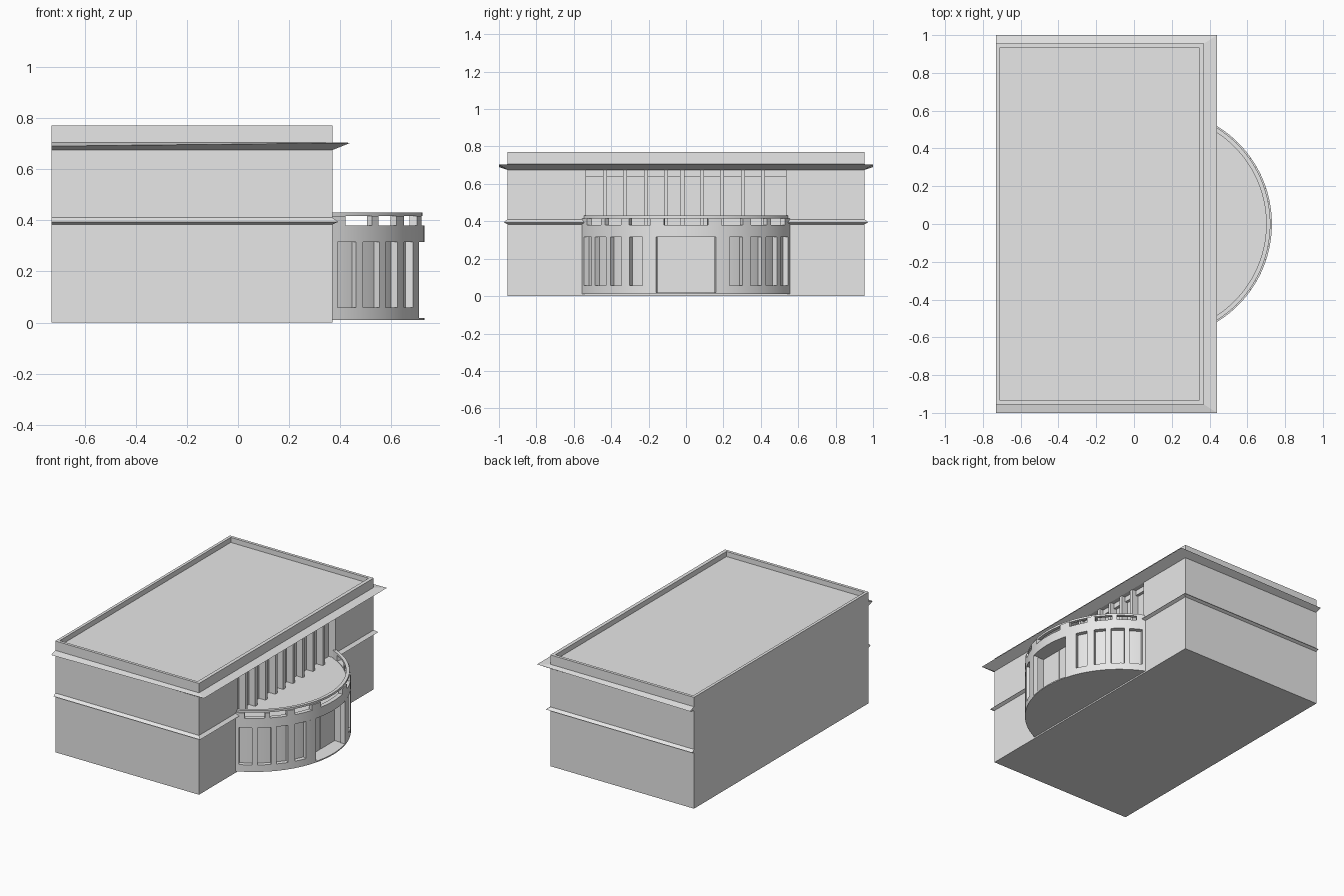
import bpy, bmesh
from math import sin, cos, radians, ceil

if "Cube" in bpy.data.objects:
    bpy.data.objects.remove(bpy.data.objects["Cube"])

stone = bpy.data.materials.new("pale_grey_stone")
stone.use_nodes = True
stone.diffuse_color = (0.8, 0.8, 0.8, 1)
stone.node_tree.nodes["Principled BSDF"].inputs["Base Color"].default_value = (0.8, 0.8, 0.8, 1)

# Main dimensions
BACK, FRONT, SIDE, TOP = -0.73, 0.37, 0.955, 0.77
CX, R, WALL, END = 0.122, 0.608, 0.03, 66
DOOR_ANGLE, DOOR_Y, DOOR_X = 15.3, 0.16, 0.62


def finish(name, bm, smooth=False):
    bmesh.ops.recalc_face_normals(bm, faces=bm.faces)
    mesh = bpy.data.meshes.new(name)
    bm.to_mesh(mesh)
    bm.free()
    mesh.materials.append(stone)
    obj = bpy.data.objects.new(name, mesh)
    bpy.context.collection.objects.link(obj)
    if smooth:
        bpy.ops.object.select_all(action='DESELECT')
        obj.select_set(True)
        bpy.context.view_layer.objects.active = obj
        bpy.ops.object.shade_smooth_by_angle(angle=radians(25))
    return obj


def add_prism(bm, outline, z0, z1):
    """Extrude a closed plan outline between two heights."""
    low = [bm.verts.new((x, y, z0)) for x, y in outline]
    high = [bm.verts.new((x, y, z1)) for x, y in outline]
    bm.faces.new(low)
    bm.faces.new(high)
    n = len(outline)
    for i in range(n):
        j = (i + 1) % n
        bm.faces.new((low[i], low[j], high[j], high[i]))


def add_box(bm, x0, x1, y0, y1, z0, z1):
    add_prism(bm, [(x0, y0), (x1, y0), (x1, y1), (x0, y1)], z0, z1)


def box(name, *bounds):
    bm = bmesh.new()
    add_box(bm, *bounds)
    return finish(name, bm)


def arc(radius, a0, a1):
    n = max(2, ceil((a1 - a0) / 3))
    angles = [radians(a0 + (a1 - a0) * i / n) for i in range(n + 1)]
    return [(CX + radius * cos(a), radius * sin(a)) for a in angles]


def curved_wall(name, spans, z0, z1, outer=R):
    """Curved wall pieces, one for each span of angles."""
    bm = bmesh.new()
    for a0, a1 in spans:
        add_prism(bm, arc(outer, a0, a1) + arc(R - WALL, a0, a1)[::-1], z0, z1)
    return finish(name, bm, True)


def solid_between(openings, start):
    """Solid spans left between openings, on both sides of the middle."""
    spans, a = [], start
    for o0, o1 in openings:
        spans.append((a, o0))
        a = o1
    spans.append((a, END))
    return spans + [(-b, -a) for a, b in spans]


# Main block with sunken roof and recessed upper colonnade
block = box("main_block", BACK, FRONT, -SIDE, SIDE, 0, TOP)
cutters = [
    box("roof_cutter", BACK + 0.02, FRONT - 0.025, -0.935, 0.935, 0.735, 0.9),
    box("recess_cutter", FRONT - 0.05, 0.6, -0.535, 0.535, 0.375, 0.675),
]
bpy.context.view_layer.objects.active = block
for cutter in cutters:
    cutter.hide_render = True
    mod = block.modifiers.new("cut", 'BOOLEAN')
    mod.operation = 'DIFFERENCE'
    mod.solver = 'EXACT'
    mod.object = cutter
    bpy.ops.object.modifier_apply(modifier=mod.name)
    bpy.data.objects.remove(cutter)

# Piers and set-back lintel of the upper colonnade
bm = bmesh.new()
for y in (-0.433, -0.326, -0.214, -0.107, -0.02, 0.086, 0.193, 0.305, 0.412):
    add_box(bm, FRONT - 0.05, FRONT - 0.002, y - 0.011, y + 0.011, 0.375, 0.675)
finish("colonnade_piers", bm)
box("colonnade_lintel", FRONT - 0.05, FRONT - 0.03, -0.535, 0.535, 0.64, 0.675)


def cornice(name, wall_path, tip_path, z0, z1):
    """Wedge moulding along one half of the block, mirrored across y."""
    bm = bmesh.new()
    rings = []
    for (x, y), tip in zip(wall_path, tip_path):
        rings.append([bm.verts.new(p) for p in ((x, y, z0), tip, (x, y, z1))])
    for a, b in zip(rings, rings[1:]):
        for i in range(3):
            j = (i + 1) % 3
            bm.faces.new((a[i], a[j], b[j], b[i]))
    bm.faces.new(rings[0])
    if wall_path[-1][1] != 0:
        bm.faces.new(rings[-1])
    obj = finish(name, bm)
    mirror = obj.modifiers.new("mirror", 'MIRROR')
    mirror.use_axis = (False, True, False)


cornice("upper_cornice", [(BACK, -SIDE), (FRONT, -SIDE), (FRONT, 0)],
        [(BACK, -1, 0.69), (0.44, -1, 0.703), (0.44, 0, 0.703)], 0.675, 0.705)
cornice("lower_cornice", [(BACK, -SIDE), (FRONT, -SIDE), (FRONT, -0.545)],
        [(BACK, -0.975, 0.394), (0.392, -0.975, 0.394), (0.392, -0.545, 0.394)], 0.384, 0.41)

# Curved entrance: floor, window panes and door recess, terrace
bm = bmesh.new()
add_prism(bm, arc(R, -END, END), 0.01, 0.018)
finish("entrance_floor", bm, True)

bm = bmesh.new()
inner = R - WALL
notch = [(DOOR_X, -DOOR_Y), (DOOR_X, DOOR_Y)]
add_prism(bm, arc(inner, -END, -DOOR_ANGLE - 0.8) + notch + arc(inner, DOOR_ANGLE + 0.8, END),
          0.018, 0.315)
finish("entrance_core", bm, True)

bm = bmesh.new()
add_prism(bm, arc(inner, -END, END), 0.315, 0.375)
finish("terrace", bm, True)

# Curved entrance wall with tall windows
windows = [(22.5, 29.8), (34.5, 41.6), (44.8, 53), (56, 64)]
curved_wall("entrance_sill", [(-END, -DOOR_ANGLE), (DOOR_ANGLE, END)], 0.018, 0.058)
curved_wall("entrance_piers", solid_between(windows, DOOR_ANGLE), 0.058, 0.315)
curved_wall("entrance_band", [(-END, END)], 0.315, 0.38)

# Terrace balustrade
slots = [(18.2, 30), (35, 45.4), (48.5, 60.5)]
curved_wall("balustrade_posts", solid_between(slots, 11.2), 0.38, 0.416)
curved_wall("balustrade_rail", [(-END, END)], 0.416, 0.43, R - 0.008)

# Double door
bm = bmesh.new()
for side in (-1, 1):
    y0, y1 = sorted((side * 0.003, side * (DOOR_Y - 0.002)))
    add_box(bm, DOOR_X, DOOR_X + 0.008, y0, y1, 0.018, 0.313)
finish("double_door", bm)
